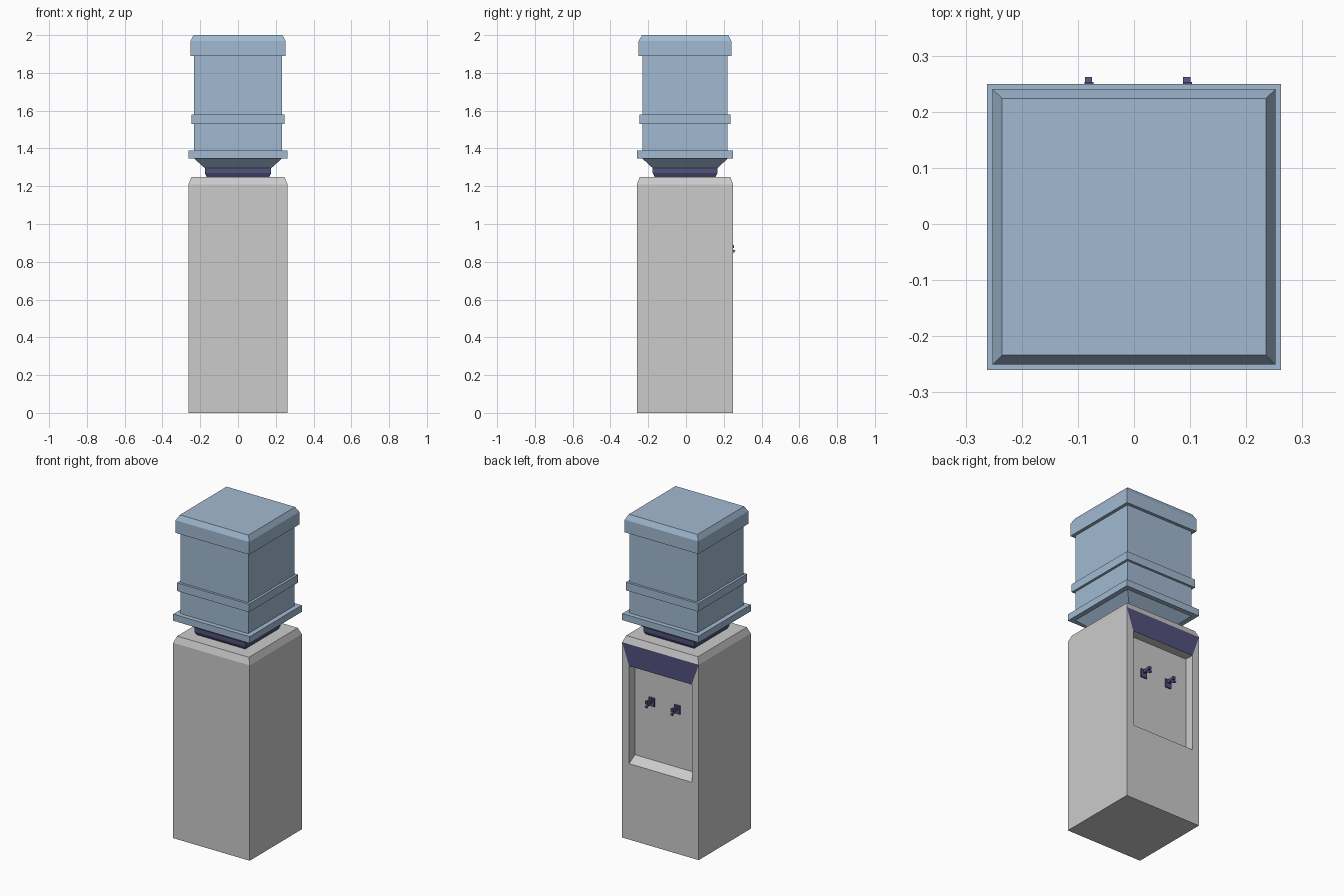
import bpy, bmesh
from mathutils import Vector

if "Cube" in bpy.data.objects:
    bpy.data.objects.remove(bpy.data.objects["Cube"])

CY = -0.005      # centre of the cooler in y
RATIO = 0.973    # depth / width


def material(name, rgb):
    m = bpy.data.materials.new(name)
    m.diffuse_color = (*rgb, 1)
    m.use_nodes = True
    m.node_tree.nodes["Principled BSDF"].inputs["Base Color"].default_value = m.diffuse_color
    return m


GREY = material("casing_grey", (0.8, 0.8, 0.8))
NAVY = material("navy_plastic", (0.085, 0.085, 0.21))
WATER = material("bottle_blue", (0.36, 0.49, 0.64))


def finish(bm, name, *mats):
    bmesh.ops.recalc_face_normals(bm, faces=bm.faces[:])
    me = bpy.data.meshes.new(name)
    bm.to_mesh(me)
    bm.free()
    for m in mats:
        me.materials.append(m)
    ob = bpy.data.objects.new(name, me)
    bpy.context.collection.objects.link(ob)
    return ob


def bridge(bm, a, b):
    n = len(a)
    return [bm.faces.new((a[i], a[(i + 1) % n], b[(i + 1) % n], b[i])) for i in range(n)]


def square_loft(profile):
    """Stack of square rings from (half width, z) pairs, capped at both ends."""
    bm = bmesh.new()
    rings = []
    for h, z in profile:
        rings.append([bm.verts.new((sx * h, CY + sy * h * RATIO, z))
                      for sx, sy in ((-1, -1), (1, -1), (1, 1), (-1, 1))])
    for a, b in zip(rings, rings[1:]):
        bridge(bm, a, b)
    bm.faces.new(rings[0][::-1])
    bm.faces.new(rings[-1])
    return bm, rings


# Casing: chamfered box whose rear panel is inset into a dispensing recess
bm, rings = square_loft([(0.262, 0), (0.262, 1.21), (0.246, 1.25)])
low, high = rings[0], rings[1]
outer = [low[3], low[2], high[2], high[3]]
bm.faces.remove(next(f for f in bm.faces if set(f.verts) == set(outer)))


def panel_ring(y, hw, z0, z1):
    return [bm.verts.new((x, y, z)) for x, z in ((-hw, z0), (hw, z0), (hw, z1), (-hw, z1))]


rim = panel_ring(outer[0].co.y, 0.215, 0.47, 1.075)
deep = panel_ring(0.195, 0.213, 0.505, 1.075)
frame = bridge(bm, outer, rim)
frame[2].material_index = 1      # navy header above the recess
bridge(bm, rim, deep)
bm.faces.new(deep)
finish(bm, "casing", GREY, NAVY)

# Collar that seats the bottle
bm, _ = square_loft([(0.163, 1.245), (0.176, 1.27), (0.176, 1.297)])
finish(bm, "bottle_collar", NAVY)

# Water bottle with flange, rib and chamfered cap
bm, _ = square_loft([(0.175, 1.295), (0.233, 1.347), (0.262, 1.347), (0.262, 1.388),
                     (0.232, 1.388), (0.232, 1.53), (0.247, 1.53), (0.247, 1.58),
                     (0.232, 1.58), (0.232, 1.89), (0.252, 1.89), (0.252, 1.968),
                     (0.235, 2.0)])
finish(bm, "water_bottle", WATER)


def add_bar(bm, x, w, side):
    """Extrude a (y, z) side outline symmetrically about x."""
    a, b = ([bm.verts.new((x + s * w / 2, y, z)) for y, z in side] for s in (-1, 1))
    bridge(bm, a, b)
    bm.faces.new(a[::-1])
    bm.faces.new(b)


# Two taps: wall plate, spout stem and slanted lever
for name, x in (("left_tap", -0.08), ("right_tap", 0.095)):
    bm = bmesh.new()
    add_bar(bm, x, 0.04, [(0.194, 0.84), (0.204, 0.84), (0.204, 0.892), (0.194, 0.892)])
    add_bar(bm, x, 0.016, [(0.2, 0.866), (0.253, 0.872), (0.253, 0.89), (0.2, 0.884)])
    add_bar(bm, x - 0.001, 0.013, [(0.215, 0.87), (0.254, 0.848), (0.262, 0.858), (0.222, 0.882)])
    finish(bm, name, NAVY)
